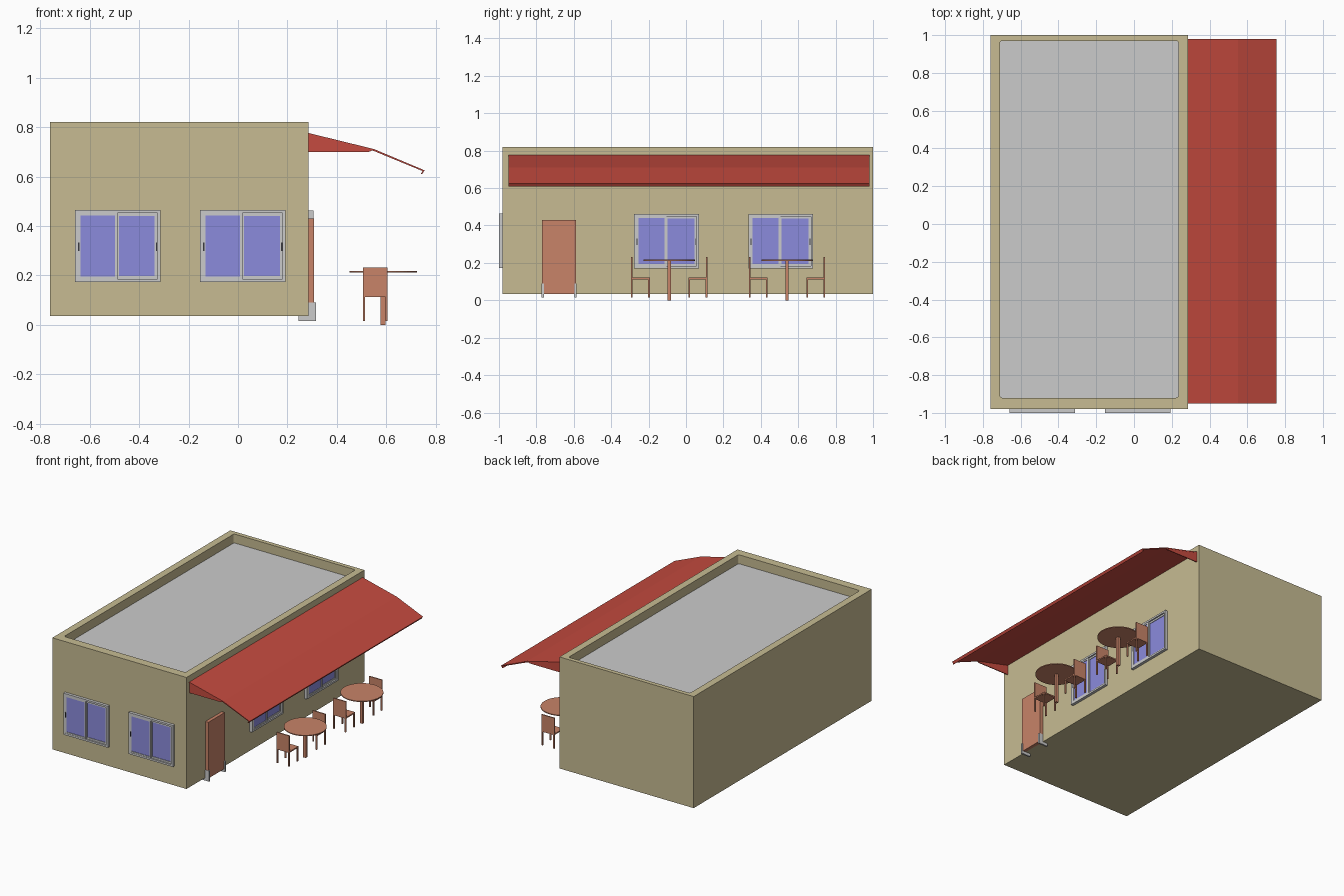
import bpy, bmesh, math
from mathutils import Matrix, Vector

if "Cube" in bpy.data.objects:
    bpy.data.objects.remove(bpy.data.objects["Cube"])


def material(name, rgb):
    m = bpy.data.materials.new(name)
    m.diffuse_color = (*rgb, 1)
    m.use_nodes = True
    m.node_tree.nodes["Principled BSDF"].inputs["Base Color"].default_value = m.diffuse_color
    return m


CREAM = material("cream_wall", (0.57, 0.50, 0.29))
RED = material("red_awning", (0.56, 0.07, 0.05))
WOOD = material("brown_wood", (0.58, 0.23, 0.14))
GLASS = material("blue_glass", (0.26, 0.26, 0.72))
DARK = material("dark_handle", (0.04, 0.04, 0.05))


def finish(name, bm, mat=None, matrix=Matrix()):
    me = bpy.data.meshes.new(name)
    bmesh.ops.recalc_face_normals(bm, faces=bm.faces)
    bm.to_mesh(me)
    bm.free()
    if mat:
        me.materials.append(mat)
    ob = bpy.data.objects.new(name, me)
    ob.matrix_world = matrix
    bpy.context.collection.objects.link(ob)
    return ob


def boxes(name, specs, mat=None, matrix=Matrix(), round_corners=0):
    """One object from boxes given as (x0, x1, y0, y1, z0, z1)."""
    bm = bmesh.new()
    for x0, x1, y0, y1, z0, z1 in specs:
        c = Vector((x0 + x1, y0 + y1, z0 + z1)) / 2
        s = Matrix.Diagonal((x1 - x0, y1 - y0, z1 - z0, 1))
        bmesh.ops.create_cube(bm, size=1, matrix=Matrix.Translation(c) @ s)
    if round_corners:
        upright = [e for e in bm.edges
                   if abs(e.verts[0].co.z - e.verts[1].co.z) > 1e-4]
        bmesh.ops.bevel(bm, geom=upright, offset=round_corners, segments=3,
                        affect='EDGES', profile=0.5)
    return finish(name, bm, mat, matrix)


def ring(x0, x1, z0, z1, bar, y0, y1):
    """Four bars of a rectangular frame."""
    return [(x0, x0 + bar, y0, y1, z0, z1), (x1 - bar, x1, y0, y1, z0, z1),
            (x0 + bar, x1 - bar, y0, y1, z0, z0 + bar),
            (x0 + bar, x1 - bar, y0, y1, z1 - bar, z1)]


# Building body with a sunken roof
walls = boxes("walls", [(-0.76, 0.285, -0.98, 1.0, 0.035, 0.82)], CREAM)
cutter = boxes("roof_cutter", [(-0.71, 0.235, -0.92, 0.97, 0.74, 0.9)],
               CREAM, round_corners=0.012)
cutter.hide_render = True
cutter.hide_set(True)
cut = walls.modifiers.new("roof_recess", 'BOOLEAN')
cut.operation, cut.object, cut.solver = 'DIFFERENCE', cutter, 'EXACT'
boxes("roof_slab", [(-0.71, 0.235, -0.92, 0.97, 0.735, 0.757)],
      round_corners=0.012)


# Sliding windows, modelled facing -y with the lower left corner at the origin
def window(matrix):
    w, h = 0.347, 0.292
    boxes("window_frame", ring(0, w, 0, h, 0.013, -0.02, 0.002), None, matrix)
    boxes("window_front_sash", ring(0.011, 0.173, 0.012, h - 0.012, 0.011, -0.018, -0.008),
          None, matrix)
    boxes("window_rear_sash", ring(0.165, w - 0.011, 0.012, h - 0.012, 0.013, -0.010, 0.002),
          None, matrix)
    boxes("window_panes", [(0.02, 0.164, -0.014, -0.010, 0.022, h - 0.022),
                           (0.176, w - 0.022, -0.006, -0.002, 0.022, h - 0.022)],
          GLASS, matrix)
    boxes("window_handles", [(0.013, 0.018, -0.0195, -0.017, 0.125, 0.16),
                             (w - 0.019, w - 0.014, -0.012, -0.009, 0.125, 0.16)],
          DARK, matrix)


for x in (-0.66, -0.154):
    window(Matrix.Translation((x, -0.98, 0.173)))
for y in (-0.277, 0.333):
    window(Matrix.Translation((0.285, y, 0.17)) @ Matrix.Rotation(math.pi / 2, 4, 'Z'))

# Door with small side plates at its foot
boxes("door", [(0.28, 0.308, -0.77, -0.587, 0.035, 0.43)], WOOD)
boxes("door_foot_plates", [(0.245, 0.316, y, y + 0.012, 0.015, 0.09)
                           for y in (-0.772, -0.597)])

# Awning: thin bent sheet plus a closing panel at each end
Y0, Y1 = -0.95, 0.98
top = [(0.285, 0.776), (0.55, 0.711), (0.755, 0.625), (0.744, 0.609)]
low = [(0.739, 0.612), (0.747, 0.622), (0.548, 0.704), (0.285, 0.769)]


def extrude_profile(name, pts, y0, y1, mat):
    bm = bmesh.new()
    face = bm.faces.new([bm.verts.new((x, y0, z)) for x, z in pts])
    new = bmesh.ops.extrude_face_region(bm, geom=[face])["geom"]
    bmesh.ops.translate(bm, vec=(0, y1 - y0, 0),
                        verts=[v for v in new if isinstance(v, bmesh.types.BMVert)])
    return finish(name, bm, mat)


extrude_profile("awning_sheet", top + low, Y0, Y1, RED)
end = [(0.285, 0.774), (0.55, 0.709), (0.53, 0.70), (0.285, 0.70)]
for y in (Y0 + 0.001, Y1 - 0.007):
    extrude_profile("awning_end_panel", end, y, y + 0.006, RED)


# Terrace furniture
def table(cx, cy):
    bm = bmesh.new()
    bmesh.ops.create_cone(bm, cap_ends=True, segments=48, radius1=0.137,
                          radius2=0.137, depth=0.006,
                          matrix=Matrix.Translation((cx, cy, 0.214)))
    finish("table_top", bm, WOOD)
    boxes("table_leg", [(cx - 0.01, cx + 0.01, cy - 0.009, cy + 0.009, 0, 0.212)], WOOD)


def chair(matrix):
    """Chair with its back towards -y, seen from the table at the origin."""
    w, t = 0.05, 0.009
    boxes("chair_seat", [(-w, w, -0.204, -0.103, 0.112, 0.121)], WOOD, matrix)
    boxes("chair_back", [(-w, w, -0.204, -0.196, 0.115, 0.232)], WOOD, matrix)
    boxes("chair_legs", [(x, x + t, y, y + t, 0.016, 0.114)
                         for x in (-w, w - t) for y in (-0.204, -0.112)], WOOD, matrix)


for cy in (-0.09, 0.54):
    table(0.587, cy)
    for turn in (0, math.pi):
        chair(Matrix.Translation((0.555, cy, 0)) @ Matrix.Rotation(turn, 4, 'Z'))
